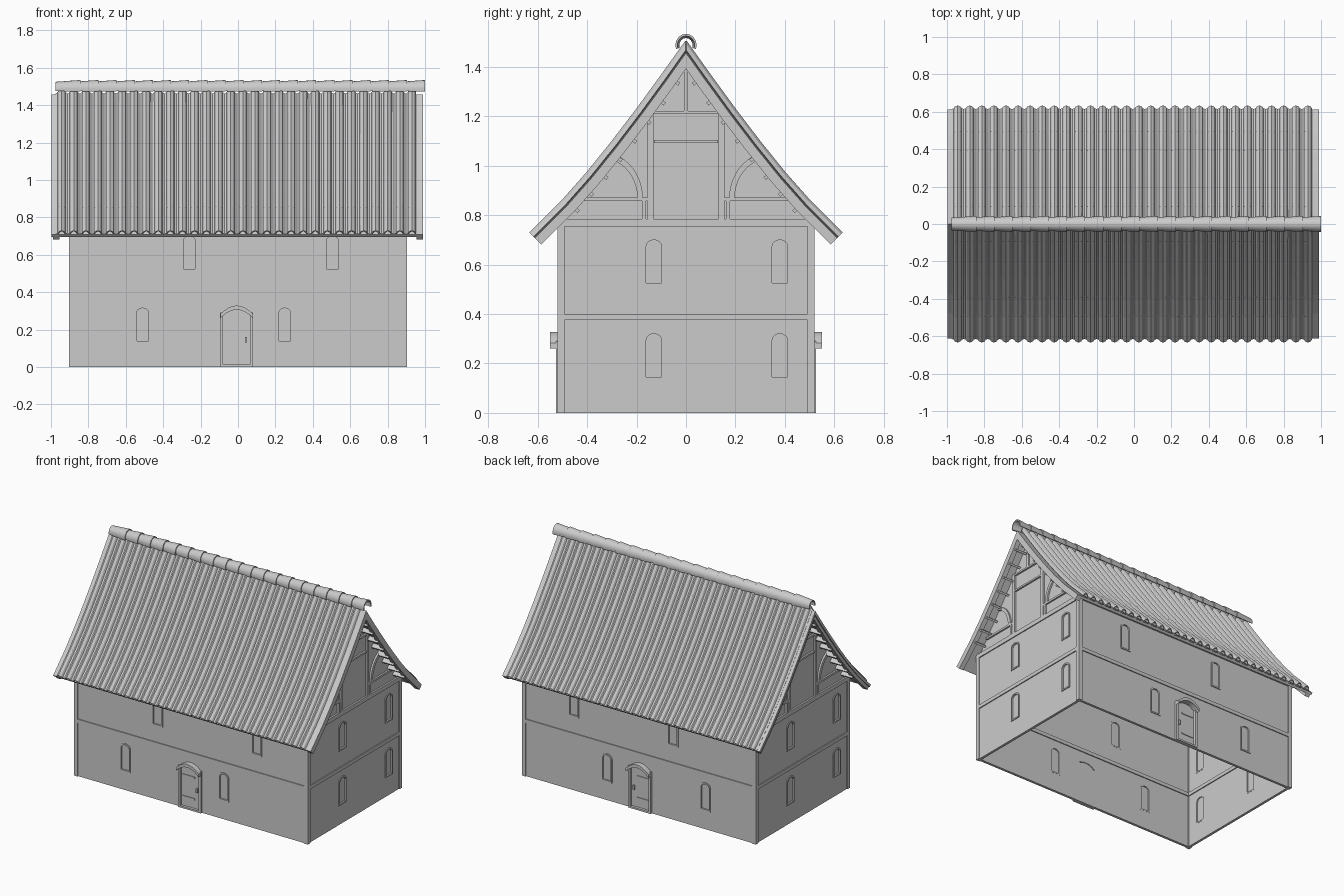
import bpy, bmesh, math
from mathutils import Matrix, Vector

cube = bpy.data.objects.get("Cube")
if cube:
    bpy.data.objects.remove(cube)

mat = bpy.data.materials.new("plain_grey")
mat.use_nodes = True
GREY = (0.6, 0.6, 0.6, 1)
mat.diffuse_color = GREY
mat.node_tree.nodes["Principled BSDF"].inputs["Base Color"].default_value = GREY


def finish(bm, name, matrix=Matrix(), smooth=False):
    bm.transform(matrix)
    bmesh.ops.recalc_face_normals(bm, faces=bm.faces)
    mesh = bpy.data.meshes.new(name)
    bm.to_mesh(mesh)
    bm.free()
    mesh.materials.append(mat)
    ob = bpy.data.objects.new(name, mesh)
    bpy.context.collection.objects.link(ob)
    if smooth:
        bpy.ops.object.select_all(action='DESELECT')
        ob.select_set(True)
        bpy.context.view_layer.objects.active = ob
        bpy.ops.object.shade_smooth_by_angle(angle=math.radians(40))
    return ob


def box(bm, x0, x1, y0, y1, z0, z1):
    m = Matrix.Translation(((x0 + x1) / 2, (y0 + y1) / 2, (z0 + z1) / 2))
    m = m @ Matrix.Diagonal((x1 - x0, y1 - y0, z1 - z0, 1))
    bmesh.ops.create_cube(bm, size=1, matrix=m)


def prism(bm, pts, y0, y1):
    """Extrude an (x, z) outline along y."""
    a, b = ([bm.verts.new((x, y, z)) for x, z in pts] for y in (y0, y1))
    bm.faces.new(a)
    bm.faces.new(b)
    for i in range(len(pts)):
        j = (i + 1) % len(pts)
        bm.faces.new((a[i], a[j], b[j], b[i]))


def band(bm, outer, inner, y0, y1, closed=False):
    """Strip between two matching outlines, extruded along y."""
    n = len(outer)
    rings = [[bm.verts.new((x, y, z)) for x, z in p]
             for p, y in ((outer, y0), (inner, y0), (inner, y1), (outer, y1))]
    for i in range(n if closed else n - 1):
        j = (i + 1) % n
        for k in range(4):
            r, s = rings[k], rings[(k + 1) % 4]
            bm.faces.new((r[i], r[j], s[j], s[i]))
    if not closed:
        for i in (0, n - 1):
            bm.faces.new([r[i] for r in rings])


def arch(cx, w, z0, z1, rise=0.4):
    h = w * rise
    top = [(cx + w / 2 * math.cos(math.pi * i / 8), z1 - h + h * math.sin(math.pi * i / 8))
           for i in range(9)]
    return top + [(cx - w / 2, z0), (cx + w / 2, z0)]


W, D = 0.9025, 0.52
front = Matrix.Translation((0, -D, 0))
right = Matrix.Rotation(math.pi / 2, 4, 'Z') @ Matrix.Translation((0, -W, 0))
sides = {"front": front, "back": Matrix.Diagonal((1, -1, 1, 1)) @ front,
         "left_gable": right, "right_gable": Matrix.Rotation(math.pi, 4, 'Z') @ right}
DOOR = -0.007

# Walls, openings, beams (outward is local -y)
for side, m in sides.items():
    long_side = side in ("front", "back")
    half = W if long_side else D
    holes = ([(-0.51, 0.13), (0.25, 0.13), (-0.26, 0.515), (0.505, 0.515)] if long_side
             else [(y, z) for y in (-0.13, 0.38) for z in (0.135, 0.515)])
    bm = bmesh.new()
    box(bm, -half + 0.012, half - 0.012, 0.007, 0.025, 0, 0.78)
    wall = finish(bm, side + "_wall", m)
    bm = bmesh.new()
    for u, z in holes:
        prism(bm, arch(u, 0.07, z + 0.005, z + 0.19), -0.05, 0.05)
    if long_side:
        prism(bm, arch(DOOR, 0.15, -0.05, 0.305, 0.25), -0.05, 0.05)
    cutter = finish(bm, "cutter", m)
    cutter.hide_render = True
    mod = wall.modifiers.new("openings", 'BOOLEAN')
    mod.operation, mod.object, mod.solver = 'DIFFERENCE', cutter, 'EXACT'
    bpy.context.view_layer.update()
    cut = bpy.data.meshes.new_from_object(wall.evaluated_get(bpy.context.evaluated_depsgraph_get()))
    wall.modifiers.clear()
    wall.data = cut
    bpy.data.objects.remove(cutter)

    bm = bmesh.new()
    for u, z in holes:
        band(bm, arch(u, 0.08, z, z + 0.195), arch(u, 0.062, z + 0.01, z + 0.185), 0.001, 0.026, True)
        prism(bm, arch(u, 0.064, z + 0.009, z + 0.186), 0.012, 0.018)
    finish(bm, side + "_windows", m)

    bm = bmesh.new()
    for z0, z1 in ((0.375, 0.4), (0.755, 0.785)):
        box(bm, -half, half, 0, 0.032, z0, z1)
    finish(bm, side + "_rails", m)

    if long_side:
        # Door with frame, straps, handle and arched hood
        bm = bmesh.new()
        prism(bm, arch(DOOR, 0.15, 0, 0.305, 0.25), 0.012, 0.02)
        for z in (0.07, 0.22):
            box(bm, DOOR - 0.065, DOOR + 0.03, 0.007, 0.012, z, z + 0.012)
        box(bm, DOOR + 0.045, DOOR + 0.055, 0.0, 0.012, 0.13, 0.16)
        finish(bm, side + "_door", m)
        bm = bmesh.new()
        for s in (-1, 1):
            u = DOOR + s * 0.08
            box(bm, u - 0.008, u + 0.008, -0.006, 0.024, 0, 0.29)
        box(bm, DOOR - 0.088, DOOR + 0.088, -0.006, 0.024, 0, 0.012)
        finish(bm, side + "_door_frame", m)
        bm = bmesh.new()
        curve = [(DOOR + t * 0.0109, 0.283 + 0.045 * (1 - (t / 8) ** 2)) for t in range(-8, 9)]
        band(bm, curve, [(u, z - 0.022) for u, z in curve], -0.03, 0.024)
        finish(bm, side + "_door_hood", m)
    else:
        # Gable infill and timber framing
        bm = bmesh.new()
        prism(bm, [(-0.5, 0.78), (0.5, 0.78), (0.43, 0.86), (0, 1.44), (-0.43, 0.86)], 0.012, 0.03)
        finish(bm, side + "_infill", m)
        bm = bmesh.new()
        box(bm, -0.13, 0.13, 0, 0.02, 1.092, 1.104)
        box(bm, -0.165, 0.165, 0, 0.02, 1.21, 1.222)
        box(bm, -0.008, 0.008, 0, 0.02, 1.22, 1.43)
        for s in (-1, 1):
            box(bm, *sorted((s * 0.132, s * 0.155)), 0, 0.02, 0.785, 1.22)
            box(bm, *sorted((s * 0.162, s * 0.178)), 0, 0.02, 0.785, 0.87)
            box(bm, *sorted((s * 0.155, s * 0.42)), 0, 0.02, 0.858, 0.872)
            brace = [[(s * (0.345 - r * math.cos(a)), 0.87 + r * 1.1 * math.sin(a))
                      for a in (math.radians(8 * i) for i in range(10))] for r in (0.17, 0.148)]
            band(bm, brace[0], brace[1], 0, 0.02)
        finish(bm, side + "_timbers", m)

bm = bmesh.new()
for sx in (-1, 1):
    for sy in (-1, 1):
        box(bm, *sorted((sx * W, sx * (W - 0.028))), *sorted((sy * D, sy * (D - 0.028))), 0, 0.785)
finish(bm, "corner_posts")

# Flared roof profile, ridge to eave
profile = [(0, 1.505), (0.1, 1.365), (0.2, 1.228), (0.3, 1.097), (0.4, 0.973), (0.5, 0.86), (0.632, 0.728)]


def offset(d):
    out = [(0, profile[0][1] - 1.7 * d)]
    for i in range(1, len(profile)):
        a, b = Vector(profile[i - 1]), Vector(profile[min(i + 1, len(profile) - 1)])
        t = (b - a).normalized()
        out.append((profile[i][0] + t.y * d, profile[i][1] - t.x * d))
    return out


turn = Matrix.Rotation(math.pi / 2, 4, 'Z')
for name, s in (("front", -1), ("back", 1)):
    flip = Matrix.Diagonal((1, s, 1, 1))
    # Roof deck and gable end rafters
    bm = bmesh.new()
    band(bm, offset(0.028), offset(0.045), -0.99, 0.998)
    for x in (-0.99, 0.955):
        band(bm, offset(0.04), offset(0.066), x, x + 0.035)
    finish(bm, name + "_roof_deck", flip @ turn)

    # Barrel tile sheet: wave section swept down the slope
    wave = [(0, 0.027), (0.2, 0.022), (0.3, 0.008), (0.5, 0.0), (0.7, 0.008), (0.8, 0.022)]
    N, x0, x1 = 30, -0.975, 0.962
    bm = bmesh.new()
    rows = []
    for i in range(N):
        for f, d in wave:
            x = x0 + (x1 - x0) * (i + f) / N
            rows.append([bm.verts.new((x, y, z)) for y, z in offset(d)])
    for r, q in zip(rows, rows[1:]):
        for k in range(len(profile) - 1):
            bm.faces.new((r[k], q[k], q[k + 1], r[k + 1]))
    tiles = finish(bm, name + "_roof_tiles", flip)
    solid = tiles.modifiers.new("thickness", 'SOLIDIFY')
    solid.thickness, solid.offset = 0.006, 0

    # Purlin ends under the overhang
    bm = bmesh.new()
    under = offset(0.064)
    for i in range(8):
        y = 0.04 + 0.058 * i
        k = max(j for j in range(6) if under[j][0] <= y)
        a, b = Vector(under[k]), Vector(under[k + 1])
        p = a.lerp(b, (y - a.x) / (b.x - a.x))
        ang = math.atan2(b.y - a.y, b.x - a.x)
        for sx in (-1, 1):
            m = Matrix.Translation((sx * 0.928, p.x, p.y)) @ Matrix.Rotation(ang, 4, 'X')
            bmesh.ops.create_cube(bm, size=1, matrix=m @ Matrix.Diagonal((0.1, 0.014, 0.03, 1)))
    finish(bm, name + "_purlins", flip)

# Overlapping ridge caps, each rising toward +x
bm = bmesh.new()
COUNT, STEP = 20, 0.097
for i in range(COUNT):
    end = 1.0 - STEP * (COUNT - 1 - i)
    start = max(-1.0, end - STEP - 0.035)
    rings = []
    for x, r in ((start, 0.034), (end, 0.043), (end, 0.035), (start, 0.027)):
        rings.append([bm.verts.new((x, r * math.cos(a), 1.488 + r * 1.08 * math.sin(a)))
                      for a in (math.radians(-20 + 22 * j) for j in range(11))])
    for k in range(4):
        r, q = rings[k], rings[(k + 1) % 4]
        for j in range(10):
            bm.faces.new((r[j], r[j + 1], q[j + 1], q[j]))
    for j in (0, 10):
        bm.faces.new([r[j] for r in rings])
finish(bm, "ridge_caps", smooth=True)
